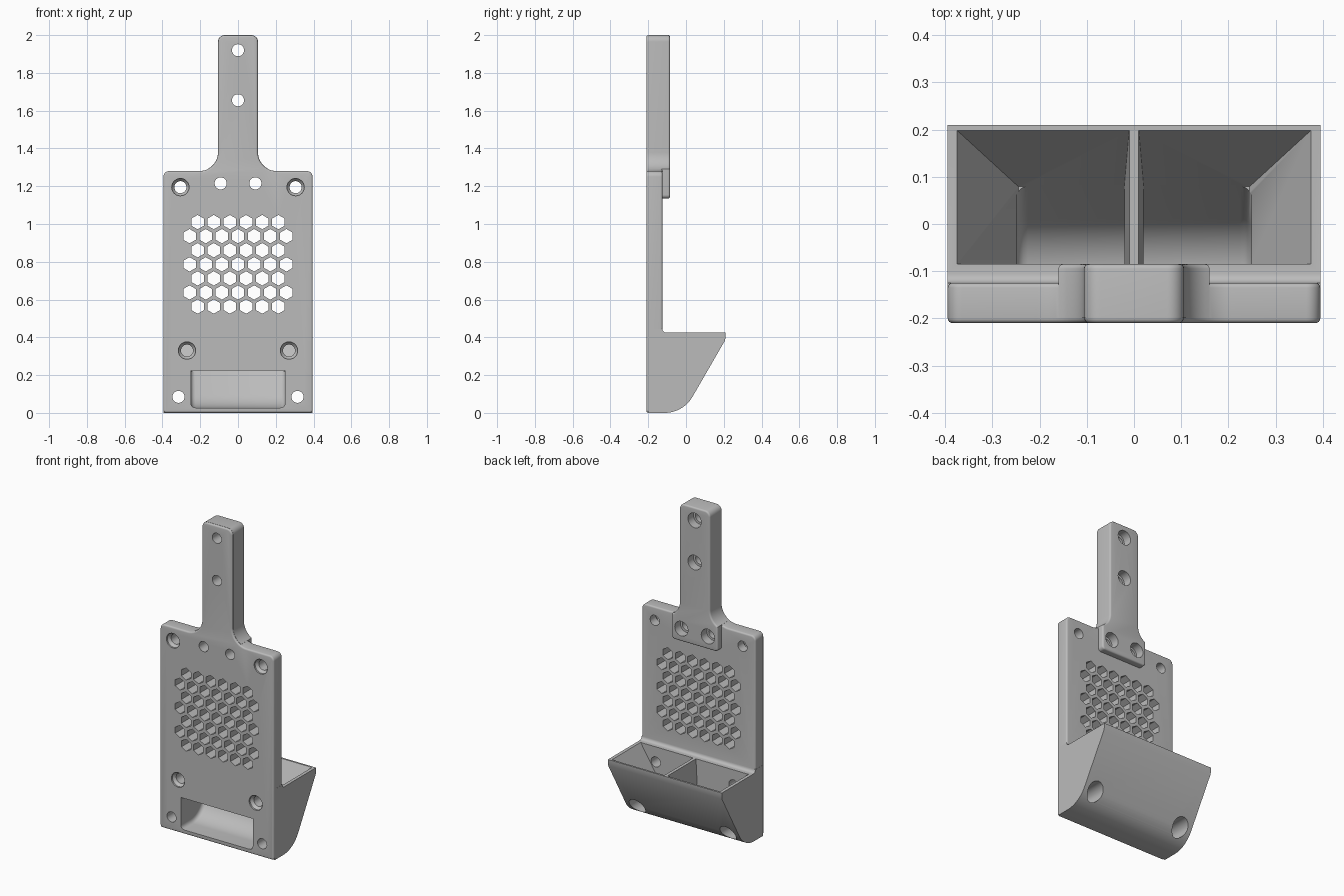
import bpy, bmesh
from math import sin, cos, radians, pi

cube = bpy.data.objects.get("Cube")
if cube:
    bpy.data.objects.remove(cube, do_unlink=True)

grey = bpy.data.materials.new("plain_grey")
grey.use_nodes = True
colour = (0.5, 0.5, 0.5, 1)
grey.diffuse_color = colour
grey.node_tree.nodes["Principled BSDF"].inputs["Base Color"].default_value = colour


def arc(cx, cy, r, a0, a1, n=8):
    angles = [radians(a0 + (a1 - a0) * i / n) for i in range(n + 1)]
    return [(cx + r * cos(a), cy + r * sin(a)) for a in angles]


def mirrored(half):
    return half + [(-x, z) for x, z in reversed(half)]


def stack(bm, rings):
    """Skin a list of equal-length vertex rings into a closed solid."""
    rings = [[bm.verts.new(p) for p in ring] for ring in rings]
    for low, high in zip(rings, rings[1:]):
        for i in range(len(low)):
            j = (i + 1) % len(low)
            bm.faces.new((low[i], low[j], high[j], high[i]))
    bm.faces.new(rings[0])
    bm.faces.new(rings[-1])


def finish(name, bm):
    bmesh.ops.recalc_face_normals(bm, faces=bm.faces)
    mesh = bpy.data.meshes.new(name)
    bm.to_mesh(mesh)
    bm.free()
    mesh.materials.append(grey)
    obj = bpy.data.objects.new(name, mesh)
    bpy.context.collection.objects.link(obj)
    return obj


def prism(name, pts, axis, a, b, bevel=0, rule=None):
    """Extrude a profile along x or y, rounding the edges the rule picks."""
    bm = bmesh.new()
    if axis == "y":
        stack(bm, [[(p, d, q) for p, q in pts] for d in (a, b)])
    else:
        stack(bm, [[(d, p, q) for p, q in pts] for d in (a, b)])
    bmesh.ops.recalc_face_normals(bm, faces=bm.faces)
    if bevel:
        edges = [e for e in bm.edges if rule(e.verts[0].co, e.verts[1].co)]
        bmesh.ops.bevel(bm, geom=edges, offset=bevel, offset_type='OFFSET',
                        segments=4, profile=0.5, affect='EDGES',
                        clamp_overlap=False)
    return finish(name, bm)


def combine(target, tool, operation):
    mod = target.modifiers.new(tool.name, 'BOOLEAN')
    mod.operation = operation
    mod.solver = 'EXACT'
    mod.object = tool
    tool.hide_render = True
    bpy.context.view_layer.objects.active = target
    bpy.ops.object.modifier_apply(modifier=mod.name)
    bpy.data.objects.remove(tool, do_unlink=True)


FRONT, BACK, HANDLE_BACK = -0.21, -0.125, -0.085
WIDTH = 0.395

# Flat board with the handle outline
outline = mirrored(arc(WIDTH - 0.015, 0.016, 0.015, -90, 0)
                   + arc(WIDTH - 0.03, 1.25, 0.03, 0, 90)
                   + arc(0.205, 1.38, 0.1, 270, 180, 12)
                   + arc(0.07, 1.964, 0.035, 0, 90))
board = prism("board", outline, "y", FRONT, BACK, 0.01,
              lambda p, q: abs(p.y - q.y) < 1e-5)

# Thicker handle with its lug on the back of the board
grip = mirrored(arc(0.14, 1.155, 0.02, -90, 0)
                + arc(0.205, 1.38, 0.099, 243, 180, 10)
                + arc(0.071, 1.965, 0.035, 0, 90))
handle = prism("handle", grip, "y", FRONT + 0.012, HANDLE_BACK, 0.01,
               lambda p, q: min(p.y, q.y) > HANDLE_BACK - 1e-5)
combine(board, handle, 'UNION')


# Bin on the back: round bottom, sloping rear wall
def scoop(radius, top):
    """Floor arc running into a sixty-degree slope that ends at height top."""
    curve = arc(-0.113, 0.17, radius, -90, -30, 12)
    y, z = curve[-1]
    return curve + [(y + (top - z) / 1.732, top)]


RIM, INNER = 0.425, 0.143
profile = ([(FRONT + 0.012, 0)] + scoop(0.17, 0.385) + [(0.21, RIM)]
           + arc(-0.105, RIM + 0.02, 0.02, 270, 180, 6)
           + [(FRONT + 0.012, RIM + 0.02)])
outer_bin = prism("bin", profile, "x", -WIDTH - 0.0005, WIDTH + 0.0005)
combine(board, outer_bin, 'UNION')

# Front outlet with a curved floor
OUTLET_TOP, OUTLET_X = 0.225, 0.25
outlet_profile = [(-0.3, 0.17 - INNER)] + scoop(INNER, OUTLET_TOP) + [(-0.3, OUTLET_TOP)]
outlet = prism("outlet_cutter", outlet_profile, "x", -OUTLET_X, OUTLET_X, 0.025,
               lambda p, q: abs(p.x - q.x) < 1e-5 and max(p.y, q.y) > -0.29
               and min(p.z, q.z) < OUTLET_TOP - 0.001)
combine(board, outlet, 'DIFFERENCE')

# Two tapering compartments beside the divider
for side in (-1, 1):
    bm = bmesh.new()
    rings = []
    for z in (OUTLET_TOP - 0.006, RIM + 0.015):
        t = (z - OUTLET_TOP) / (RIM - OUTLET_TOP)
        near, far = side * (0.02 - 0.01 * t), side * (OUTLET_X - 0.001 + 0.126 * t)
        rear = scoop(INNER, z)[-1][0] - 0.001
        rings.append([(near, HANDLE_BACK, z), (far, HANDLE_BACK, z),
                      (far, rear, z), (near, rear, z)])
    stack(bm, rings)
    combine(board, finish("compartment_cutter", bm), 'DIFFERENCE')

# Round holes as stepped cylinders, and the hexagon grid
holes = bmesh.new()


def bore(x, z, steps, sides=24):
    stack(holes, [[(x + r * sin(2 * pi * i / sides), y, z + r * cos(2 * pi * i / sides))
                   for i in range(sides)] for y, r in steps])


SMALL, LARGE = 0.032, 0.046
countersunk = [(-0.3, LARGE), (-0.2, LARGE), (-0.183, SMALL), (-0.05, SMALL)]
from_back = [(-0.3, SMALL), (-0.14, SMALL), (-0.14, LARGE), (0, LARGE)]
deep = [(-0.3, SMALL), (BACK, SMALL), (BACK, 0.052), (0.3, 0.052)]
for s in (-1, 1):
    bore(s * 0.305, 1.195, countersunk)
    bore(s * 0.27, 0.33, countersunk)
    bore(s * 0.092, 1.215, from_back)
    bore(s * 0.315, 0.085, deep)
for z in (1.655, 1.92):
    bore(0, z, from_back)
for row in range(7):
    count = 6 + row % 2
    for i in range(count):
        bore((i - (count - 1) / 2) * 0.0855, 1.01 - row * 0.0745,
             [(-0.3, 0.038), (0, 0.038)], 6)
combine(board, finish("hole_cutter", holes), 'DIFFERENCE')

# Smooth shading with crisp corners
bpy.ops.object.select_all(action='DESELECT')
board.select_set(True)
bpy.context.view_layer.objects.active = board
bpy.ops.object.shade_smooth_by_angle(angle=radians(30))
